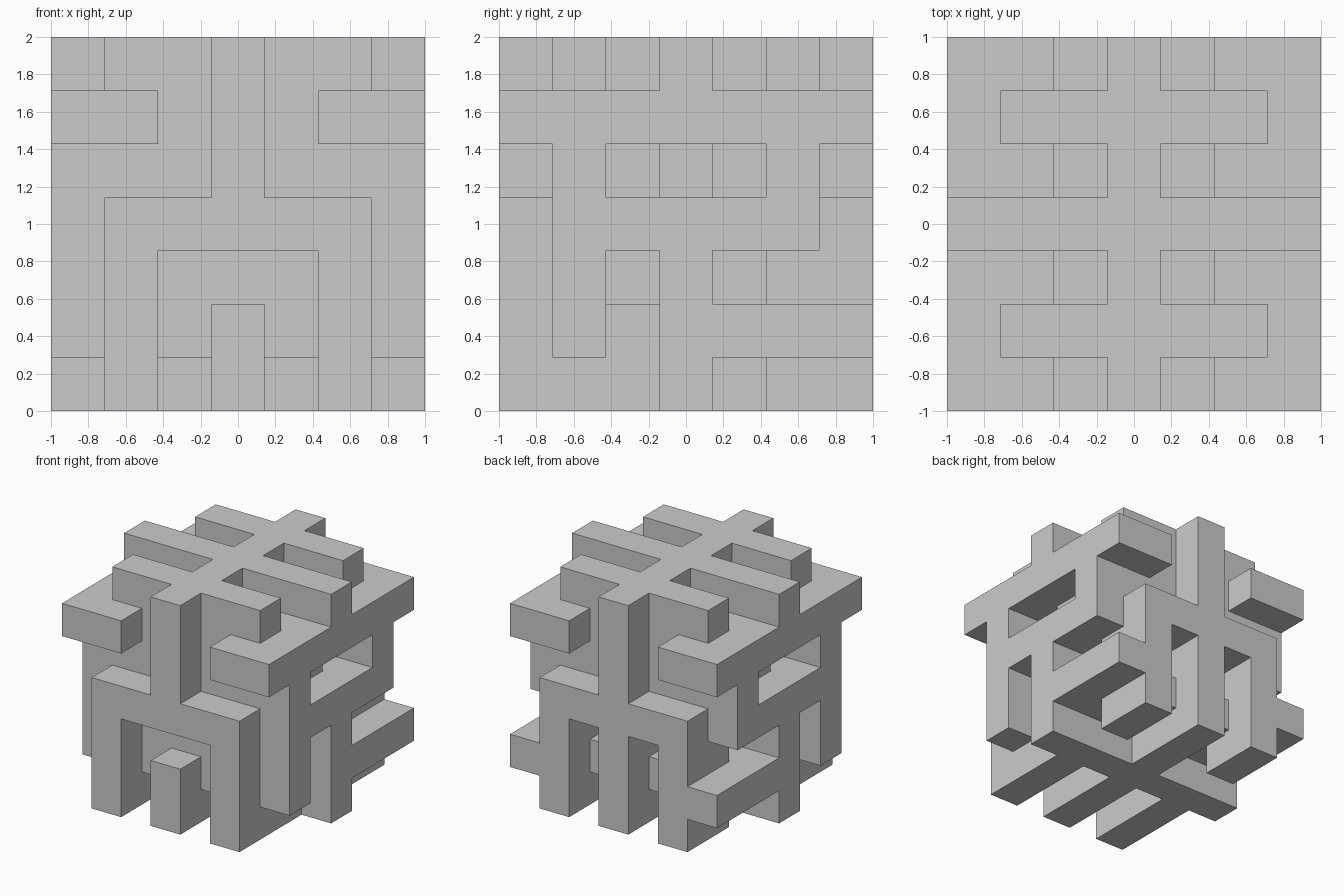
import bpy, bmesh

if "Cube" in bpy.data.objects:
    bpy.data.objects.remove(bpy.data.objects["Cube"])

# The body sits on a 7 x 7 x 7 lattice; all boxes are inclusive cell ranges
N = 7
S = 2 / N
solid = set()


def cells(x, y, z):
    return {(i, j, k) for i in range(x[0], x[1] + 1)
            for j in range(y[0], y[1] + 1) for k in range(z[0], z[1] + 1)}


def mirrored(x, y, z):
    c = cells(x, y, z)
    return c | {(6 - i, j, k) for i, j, k in c}


def add(x, y, z):
    solid.update(mirrored(x, y, z))


def carve(x, y, z):
    solid.difference_update(mirrored(x, y, z))


# Inner core with tunnels
add((1, 5), (1, 5), (1, 5))
for j in (2, 4):
    carve((1, 2), (j, j), (2, 2))
    carve((1, 2), (j, j), (4, 4))
    carve((2, 2), (j, j), (5, 5))
carve((2, 2), (5, 5), (2, 2))

# Top grille: spine and three cross bars
add((3, 3), (0, 6), (6, 6))
add((0, 6), (3, 3), (6, 6))
for j in (1, 5):
    add((1, 5), (j, j), (6, 6))

# Upper side rails with hooked ends
add((0, 0), (0, 6), (5, 5))
for j in (0, 6):
    add((0, 1), (j, j), (5, 5))

# Front and back: central post, shoulders and legs
for j in (0, 6):
    add((3, 3), (j, j), (3, 6))
    add((1, 5), (j, j), (3, 3))
    add((1, 1), (j, j), (0, 2))
add((3, 3), (0, 0), (0, 1))
add((3, 3), (6, 6), (0, 2))

# Left and right: uprights, middle rail, lower rail
add((0, 0), (1, 1), (1, 4))
add((0, 0), (5, 5), (3, 4))
add((0, 0), (1, 5), (3, 3))
add((0, 0), (3, 3), (0, 2))
add((0, 0), (3, 6), (1, 1))

# Bottom grille
add((3, 3), (0, 6), (0, 0))
add((0, 6), (3, 3), (0, 0))
add((1, 1), (0, 2), (0, 0))
add((1, 1), (5, 6), (0, 0))

# Skin the exposed cell sides
bm = bmesh.new()
verts = {}


def vert(p):
    if p not in verts:
        verts[p] = bm.verts.new((p[0] * S - 1, p[1] * S - 1, p[2] * S))
    return verts[p]


for c in sorted(solid):
    for a in range(3):
        b, d = (a + 1) % 3, (a + 2) % 3
        for side in (0, 1):
            n = list(c)
            n[a] += 2 * side - 1
            if tuple(n) in solid:
                continue
            loop = []
            for u, v in ((0, 0), (1, 0), (1, 1), (0, 1)):
                p = list(c)
                p[a] += side
                p[b] += u
                p[d] += v
                loop.append(vert(tuple(p)))
            bm.faces.new(loop if side else loop[::-1])

mesh = bpy.data.meshes.new("lattice_cube")
bm.to_mesh(mesh)
bm.free()
bpy.context.collection.objects.link(bpy.data.objects.new("lattice_cube", mesh))
